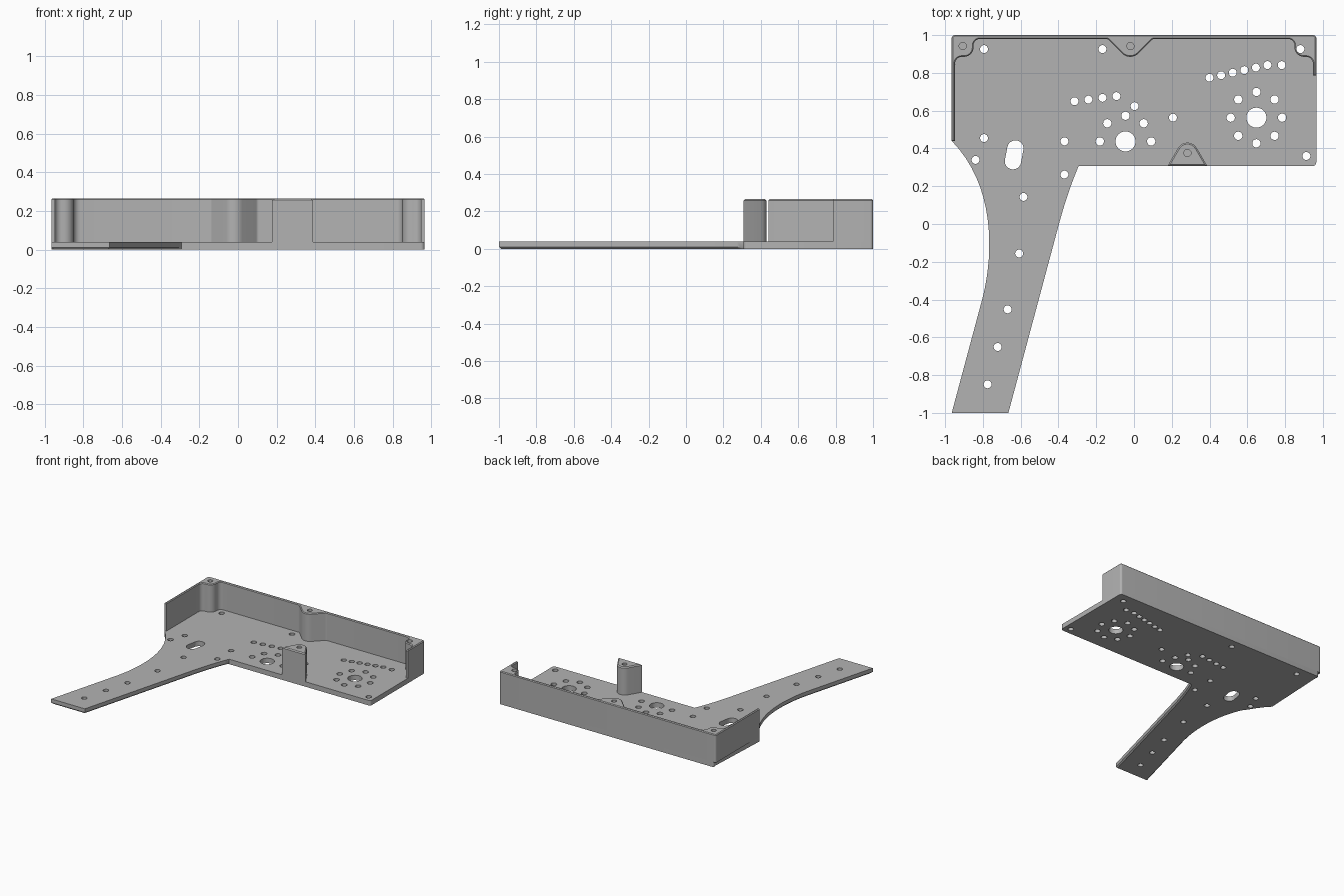
import bpy, bmesh
from math import cos, sin, pi, tan
from mathutils import Vector

if "Cube" in bpy.data.objects:
    bpy.data.objects.remove(bpy.data.objects["Cube"])

FLOOR, TOP = 0.04, 0.265

grey = bpy.data.materials.new("plain grey")
grey.use_nodes = True
grey.diffuse_color = (0.45, 0.45, 0.45, 1)
grey.node_tree.nodes["Principled BSDF"].inputs["Base Color"].default_value = grey.diffuse_color


def fillet(corners, steps=8):
    """Turn (x, y[, radius]) corners into an outline with rounded corners."""
    out = []
    for i, c in enumerate(corners):
        p = Vector(c[:2])
        if len(c) < 3:
            out.append(p)
            continue
        a = (Vector(corners[i - 1][:2]) - p).normalized()
        b = (Vector(corners[(i + 1) % len(corners)][:2]) - p).normalized()
        half = a.angle(b) / 2
        centre = p + (a + b).normalized() * c[2] / sin(half)
        start = p + a * c[2] / tan(half) - centre
        end = p + b * c[2] / tan(half) - centre
        for k in range(steps + 1):
            t = k / steps
            w = pi - 2 * half
            out.append(centre + (start * sin((1 - t) * w) + end * sin(t * w)) / sin(w))
    return out


def add_prism(bm, outline, z0, z1):
    base = bm.faces.new([bm.verts.new((p[0], p[1], z0)) for p in outline])
    top = bmesh.ops.extrude_face_region(bm, geom=[base])["geom"]
    bmesh.ops.translate(bm, vec=(0, 0, z1 - z0),
                        verts=[g for g in top if isinstance(g, bmesh.types.BMVert)])


def make_object(name, bm):
    bmesh.ops.recalc_face_normals(bm, faces=bm.faces[:])
    mesh = bpy.data.meshes.new(name)
    bm.to_mesh(mesh)
    bm.free()
    mesh.materials.append(grey)
    obj = bpy.data.objects.new(name, mesh)
    bpy.context.collection.objects.link(obj)
    return obj


def prism(name, outline, z0, z1, chamfer, pick):
    """Extruded outline with the edges chosen by pick(midpoint) chamfered."""
    bm = bmesh.new()
    add_prism(bm, outline, z0, z1)
    edges = [e for e in bm.edges if pick((e.verts[0].co + e.verts[1].co) / 2)]
    bmesh.ops.bevel(bm, geom=edges, offset=chamfer, segments=1, affect="EDGES")
    return make_object(name, bm)


def circle(x, y, r, n=24):
    return [(x + r * cos(2 * pi * i / n), y + r * sin(2 * pi * i / n)) for i in range(n)]


def cut(obj, name, outlines, z0, z1):
    bm = bmesh.new()
    for o in outlines:
        add_prism(bm, o, z0, z1)
    cutter = make_object(name, bm)
    cutter.hide_render = True
    cutter.hide_set(True)
    mod = obj.modifiers.new(name, "BOOLEAN")
    mod.operation, mod.solver, mod.object = "DIFFERENCE", "EXACT", cutter


def curve(p0, p1, p2, p3, n=16):
    """Cubic curve points."""
    p0, p1, p2, p3 = map(Vector, (p0, p1, p2, p3))
    return [p0 * (1 - t) ** 3 + 3 * p1 * t * (1 - t) ** 2 + 3 * p2 * t * t * (1 - t) + p3 * t ** 3
            for t in (i / n for i in range(n + 1))]


# Base plate with a slanted arm, chamfered underneath along the arm
body = fillet([(-0.965, 1, 0.015), (0.965, 1, 0.015), (0.965, 0.307, 0.02), (-0.293, 0.307)])[:-1]
inner_bend = curve((-0.293, 0.307), (-0.33, 0.22), (-0.365, 0.12), (-0.40, -0.01))
outer_bend = curve((-0.80, -0.385), (-0.74, -0.14), (-0.74, 0.21), (-0.965, 0.44))
outline = body + inner_bend + [(-0.665, -1), (-0.965, -1)] + outer_bend
plate = prism("base_plate", outline, 0, FLOOR, 0.01,
              lambda m: m.z < 0.001 and m.y < 0.306 and m.x < -0.29)

# Holes through the plate
loose = [(-0.794, 0.926), (-0.167, 0.926), (0.881, 0.926), (0.003, 0.624), (0.206, 0.563),
         (-0.368, 0.437), (-0.368, 0.262), (-0.794, 0.455), (-0.839, 0.339), (0.913, 0.36),
         (-0.585, 0.143), (-0.608, -0.156), (-0.669, -0.452), (-0.722, -0.651), (-0.775, -0.849)]
loose += [(0.40 + 0.0613 * i, 0.774 + 0.0135 * i) for i in range(6)] + [(0.782, 0.841)]
loose += [(-0.315 + 0.074 * i, 0.65 + 0.009 * i) for i in range(4)]
holes = [circle(x, y, 0.021) for x, y in loose]
for cx, cy, count in ((0.648, 0.563, 8), (-0.045, 0.437, 5)):
    holes.append(circle(cx, cy, 0.053, 32))
    holes += [circle(cx + 0.136 * cos(i * pi / 4), cy + 0.136 * sin(i * pi / 4), 0.022)
              for i in range(count)]
slot_low, slot_high = Vector((-0.641, 0.332)), Vector((-0.628, 0.400))
turn = (slot_high - slot_low).angle_signed(Vector((0, 1)))
holes.append([(c + Vector((0.043 * cos(a), 0.043 * sin(a))))
              for c, s in ((slot_high, 0), (slot_low, pi))
              for a in (s + turn + pi * k / 12 for k in range(13))])
cut(plate, "plate_hole_cutter", holes, -0.1, 0.1)


# Wall round the back with two corner bosses and a middle boss
def on_top(m):
    return m.z > TOP - 0.001


corner = [(-0.947, 0.885, 0.035), (-0.85, 0.885, 0.05), (-0.85, 0.98, 0.035)]
middle = [(-0.14, 0.98, 0.02), (-0.02, 0.86, 0.06), (0.10, 0.98, 0.02)]
mirrored = [(-x, y, r) for x, y, r in reversed(corner)]
wall = prism("back_wall", fillet(
    [(-0.965, 0.44), (-0.947, 0.44)] + corner + middle + mirrored +
    [(0.947, 0.785), (0.965, 0.785), (0.965, 1, 0.015), (-0.965, 1, 0.015)]),
    FLOOR, TOP, 0.006, on_top)
cut(wall, "boss_hole_cutter", [circle(x, 0.942, 0.019) for x in (-0.907, -0.019)], 0.12, 0.4)
cut(wall, "corner_hole_cutter", [circle(0.881, 0.926, 0.021)], -0.1, 0.4)

# Free-standing post at the front edge
post = prism("front_post", fillet([(0.177, 0.307), (0.388, 0.307), (0.283, 0.487, 0.057)]),
             FLOOR, TOP, 0.008, on_top)
cut(post, "post_hole_cutter", [circle(0.283, 0.376, 0.019)], 0.12, 0.4)

# Smooth the rounded sides, keep the edges sharp
for obj in (plate, wall, post):
    bpy.ops.object.select_all(action="DESELECT")
    obj.select_set(True)
    bpy.context.view_layer.objects.active = obj
    bpy.ops.object.shade_smooth_by_angle(angle=pi / 6)
